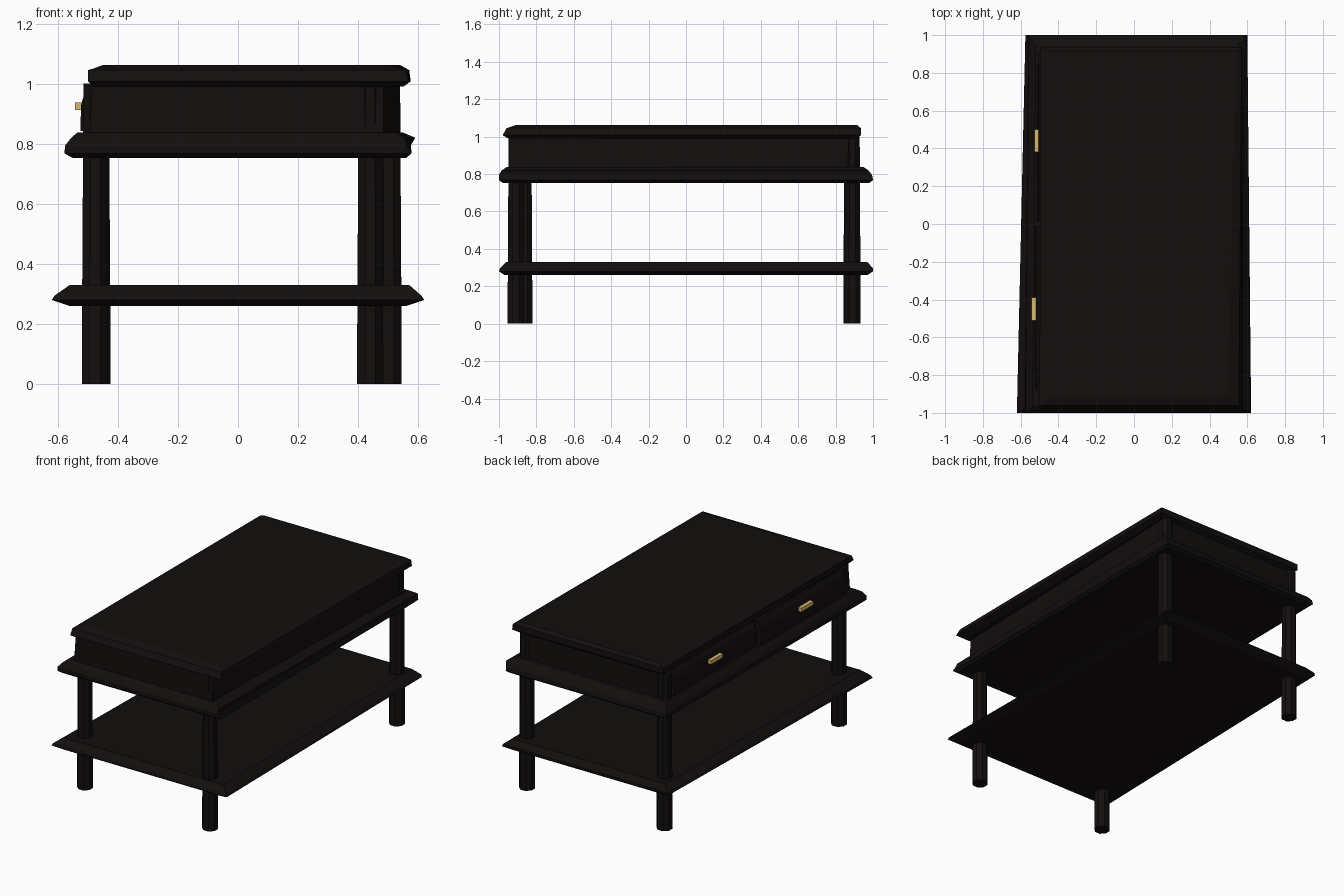
import bpy, bmesh, math

if "Cube" in bpy.data.objects:
    bpy.data.objects.remove(bpy.data.objects["Cube"])


def material(name, color):
    m = bpy.data.materials.new(name)
    m.diffuse_color = color
    m.use_nodes = True
    m.node_tree.nodes["Principled BSDF"].inputs["Base Color"].default_value = m.diffuse_color
    return m


dark = material("dark_wood", (0.006, 0.0045, 0.004, 1))
brass = material("brass", (0.68, 0.48, 0.16, 1))


def loft(name, rings, mat):
    """Skin a stack of equal-sized point rings and cap both ends."""
    bm = bmesh.new()
    loops = [[bm.verts.new(p) for p in r] for r in rings]
    n = len(loops[0])
    for a, b in zip(loops, loops[1:]):
        for i in range(n):
            j = (i + 1) % n
            bm.faces.new((a[i], a[j], b[j], b[i]))
    bm.faces.new(loops[0])
    bm.faces.new(loops[-1])
    bmesh.ops.recalc_face_normals(bm, faces=bm.faces)
    me = bpy.data.meshes.new(name)
    bm.to_mesh(me)
    bm.free()
    ob = bpy.data.objects.new(name, me)
    bpy.context.collection.objects.link(ob)
    me.materials.append(mat)
    return ob


def quad(fl, fr, bl, br, y0, y1, z):
    """Slightly crooked rectangle: left/right x at the front and at the back."""
    return [(fl, y0, z), (fr, y0, z), (br, y1, z), (bl, y1, z)]


def box(name, x0, x1, y0, y1, z0, z1, mat):
    return loft(name, [quad(x0, x1, x0, x1, y0, y1, z) for z in (z0, z1)], mat)


# Lower shelf with a pointed edge
loft("lower_shelf", [
    quad(-.56, .56, -.53, .55, -.97, .97, .26),
    quad(-.62, .62, -.575, .60, -1.0, 1.0, .28),
    quad(-.61, .61, -.57, .595, -.995, 1.0, .295),
    quad(-.56, .57, -.53, .55, -.96, .97, .33)], dark)

# Moulded frame under the drawers
loft("drawer_frame", [
    quad(-.55, .56, -.53, .56, -.98, .98, .753),
    quad(-.578, .578, -.56, .575, -1.0, 1.0, .768),
    quad(-.575, .56, -.555, .575, -1.0, .995, .795),
    quad(-.555, .555, -.54, .59, -.985, .975, .82),
    quad(-.535, .53, -.52, .55, -.96, .95, .837)], dark)

# Drawer case
loft("drawer_case", [
    quad(-.495, .485, -.475, .535, -.95, .915, .825),
    quad(-.485, .485, -.465, .535, -.945, .91, 1.0)], dark)

# Table top: thin lip, then bevel
loft("table_top", [
    quad(-.48, .52, -.47, .55, -.95, .91, .99),
    quad(-.50, .568, -.495, .575, -.98, .935, 1.008),
    quad(-.50, .555, -.495, .57, -.96, .935, 1.045),
    quad(-.44, .50, -.45, .54, -.91, .915, 1.062)], dark)


# Chamfered tapering legs, running up to the table top
def leg(name, cx, cy, h=.044):
    rings = []
    for z, s in ((0, 1), (.3, .97), (.8, .9), (1.0, .88)):
        r = h * s / math.cos(math.pi / 8)
        rings.append([(cx + r * math.cos(math.pi / 8 + k * math.pi / 4),
                       cy + r * math.sin(math.pi / 8 + k * math.pi / 4), z) for k in range(8)])
    loft(name, rings, dark)


leg("front_left_leg", -.476, -.865)
leg("front_right_leg", .440, -.910)
leg("back_left_leg", -.468, .885)
leg("back_right_leg", .501, .890)

# Two drawers on the left side, each with a bar handle
for side, y0, y1, yh, dx in (("front", -.87, -.01, -.45, -.01), ("back", .01, .85, .44, .005)):
    profile = [(-.515, .842), (-.512, .93), (-.502, .965), (-.485, .99), (-.45, .99), (-.45, .842)]
    loft(side + "_drawer", [[(x + dx, y, z) for x, z in profile] for y in (y0, y1)], dark)
    xh = -.516 + dx - .005
    box(side + "_handle_bar", xh - .012, xh + .012, yh - .06, yh + .06, .912, .937, brass)
    for s in (-1, 1):
        box(side + "_handle_post", xh, xh + .04, yh + s * .04 - .012, yh + s * .04 + .012,
            .924, .934, brass)
